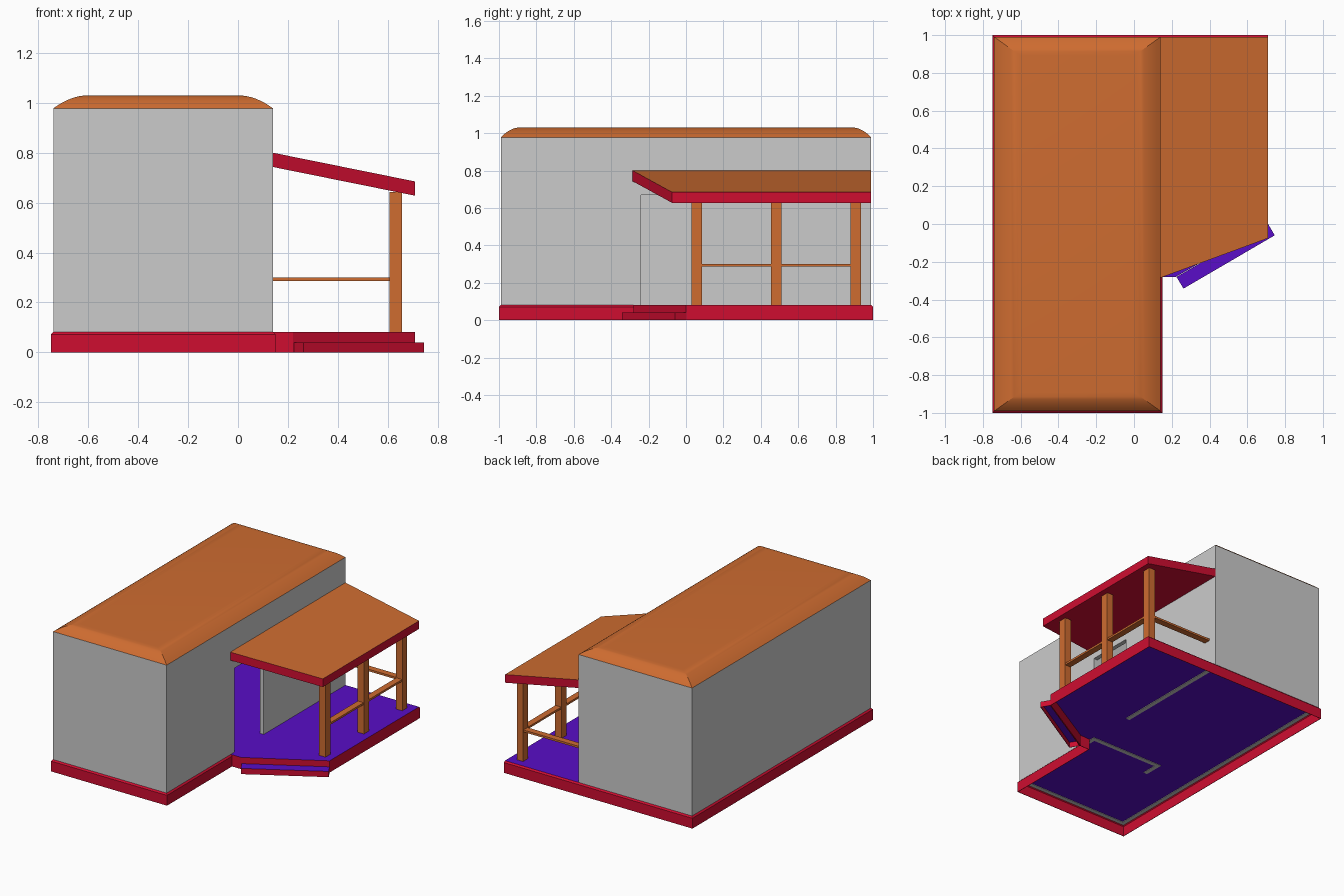
import bpy, bmesh

if "Cube" in bpy.data.objects:
    bpy.data.objects.remove(bpy.data.objects["Cube"])


def material(name, rgb):
    m = bpy.data.materials.new(name)
    m.diffuse_color = (*rgb, 1)
    m.use_nodes = True
    m.node_tree.nodes["Principled BSDF"].inputs["Base Color"].default_value = m.diffuse_color
    return m


ORANGE = material("orange", (0.62, 0.15, 0.03))
RED = material("red", (0.62, 0.004, 0.03))
PURPLE = material("purple", (0.1, 0.004, 0.57))


def loft(name, loops, mats=(), bottom=True, top=True):
    """Join loops of points with quads; materials are (sides, top, bottom)."""
    bm = bmesh.new()
    rings = [[bm.verts.new(p) for p in loop] for loop in loops]
    n = len(rings[0])
    for a, b in zip(rings, rings[1:]):
        for i in range(n):
            j = (i + 1) % n
            bm.faces.new((a[i], a[j], b[j], b[i]))
    if top:
        bm.faces.new(rings[-1]).material_index = 1 if len(mats) > 1 else 0
    if bottom:
        bm.faces.new(rings[0][::-1]).material_index = 2 if len(mats) > 2 else 0
    mesh = bpy.data.meshes.new(name)
    bm.to_mesh(mesh)
    bm.free()
    for m in mats:
        mesh.materials.append(m)
    ob = bpy.data.objects.new(name, mesh)
    bpy.context.collection.objects.link(ob)
    return ob


def rect(x0, x1, y0, y1, z):
    return [(x0, y0, z), (x1, y0, z), (x1, y1, z), (x0, y1, z)]


def box(name, x0, x1, y0, y1, z0, z1, mats=()):
    return loft(name, [rect(x0, x1, y0, y1, z0), rect(x0, x1, y0, y1, z1)], mats)


def at(points, z):
    return [(x, y, z) for x, y in points]


def hollow_base(name, loops):
    """Red skirt with a purple floor, open underneath."""
    ob = loft(name, loops, (RED, PURPLE), bottom=False)
    s = ob.modifiers.new("thickness", "SOLIDIFY")
    s.thickness = 0.004
    return ob


# House and porch base, with a small chamfer round the house
base = [(-0.75, -1), (0.15, -1), (0.15, -0.28), (0.22, -0.28), (0.71, 0), (0.71, 1), (-0.75, 1)]
lip = [(-0.74, -0.99), (0.14, -0.99), (0.14, -0.28), (0.22, -0.28), (0.71, 0), (0.71, 0.99), (-0.74, 0.99)]
hollow_base("base_and_deck", [at(base, 0), at(base, 0.072), at(lip, 0.082)])

# Angled entrance step
step = [(0.225, -0.28), (0.262, -0.342), (0.745, -0.06), (0.71, 0)]
hollow_base("entrance_step", [at(step, 0), at(step, 0.04)])

# House walls: hollow shell with a doorway cut through the porch side
LOW, HIGH, T = 0.075, 0.978, 0.03
outer = (-0.74, 0.14, -0.99, 0.99)
inner = (-0.74 + T, 0.14 - T, -0.99 + T, 0.99 - T)
walls = loft("house_walls", [rect(*outer, LOW), rect(*outer, HIGH), rect(*inner, HIGH),
                             rect(*inner, LOW), rect(*outer, LOW)], bottom=False, top=False)
bm = bmesh.new()
bm.from_mesh(walls.data)
bmesh.ops.remove_doubles(bm, verts=bm.verts, dist=1e-5)
bmesh.ops.recalc_face_normals(bm, faces=bm.faces)
bm.to_mesh(walls.data)
bm.free()
cutter = box("doorway_cutter", 0.05, 0.2, -0.24, 0.085, 0, 0.67)
cut = walls.modifiers.new("doorway", "BOOLEAN")
cut.operation, cut.solver, cut.object = "DIFFERENCE", "EXACT", cutter
bpy.context.view_layer.objects.active = walls
bpy.ops.object.modifier_apply(modifier=cut.name)
bpy.data.objects.remove(cutter)

# Inside partition, turning a corner at its end
part = [(-0.43, -0.38), (-0.40, -0.38), (-0.40, -0.27), (0.112, -0.27), (0.112, -0.24), (-0.43, -0.24)]
loft("partition_wall", [at(part, LOW), at(part, HIGH)])

# House roof: curved hip rising to a flat top, red ceiling
rings = []
for i in range(9):
    f = i / 8
    dx, dy = 0.14 * f, 0.1 * f
    rings.append(rect(-0.74 + dx, 0.14 - dx, -0.99 + dy, 0.99 - dy, 0.978 + 0.052 * (1 - (1 - f) ** 2)))
roof = loft("house_roof", rings, (ORANGE, ORANGE, RED))
bpy.ops.object.select_all(action="DESELECT")
roof.select_set(True)
bpy.context.view_layer.objects.active = roof
bpy.ops.object.shade_smooth_by_angle(angle=0.35)

# Sloping porch roof slab
plan = [(0.14, -0.285), (0.71, -0.075), (0.71, 0.99), (0.14, 0.99)]
loft("porch_roof", [[(x, y, z - (x - 0.14) * 0.202) for x, y in plan] for z in (0.743, 0.80)],
     (RED, ORANGE, RED))

# Porch posts and rails
posts = (0.0575, 0.4825, 0.9075)
for y in posts:
    box("porch_post", 0.608, 0.657, y - 0.0275, y + 0.0275, 0.08, 0.642, (ORANGE,))
for a, b in zip(posts, posts[1:]):
    box("porch_rail", 0.61, 0.655, a + 0.02, b - 0.02, 0.287, 0.301, (ORANGE,))
box("back_rail", 0.135, 0.615, 0.885, 0.93, 0.287, 0.301, (ORANGE,))
